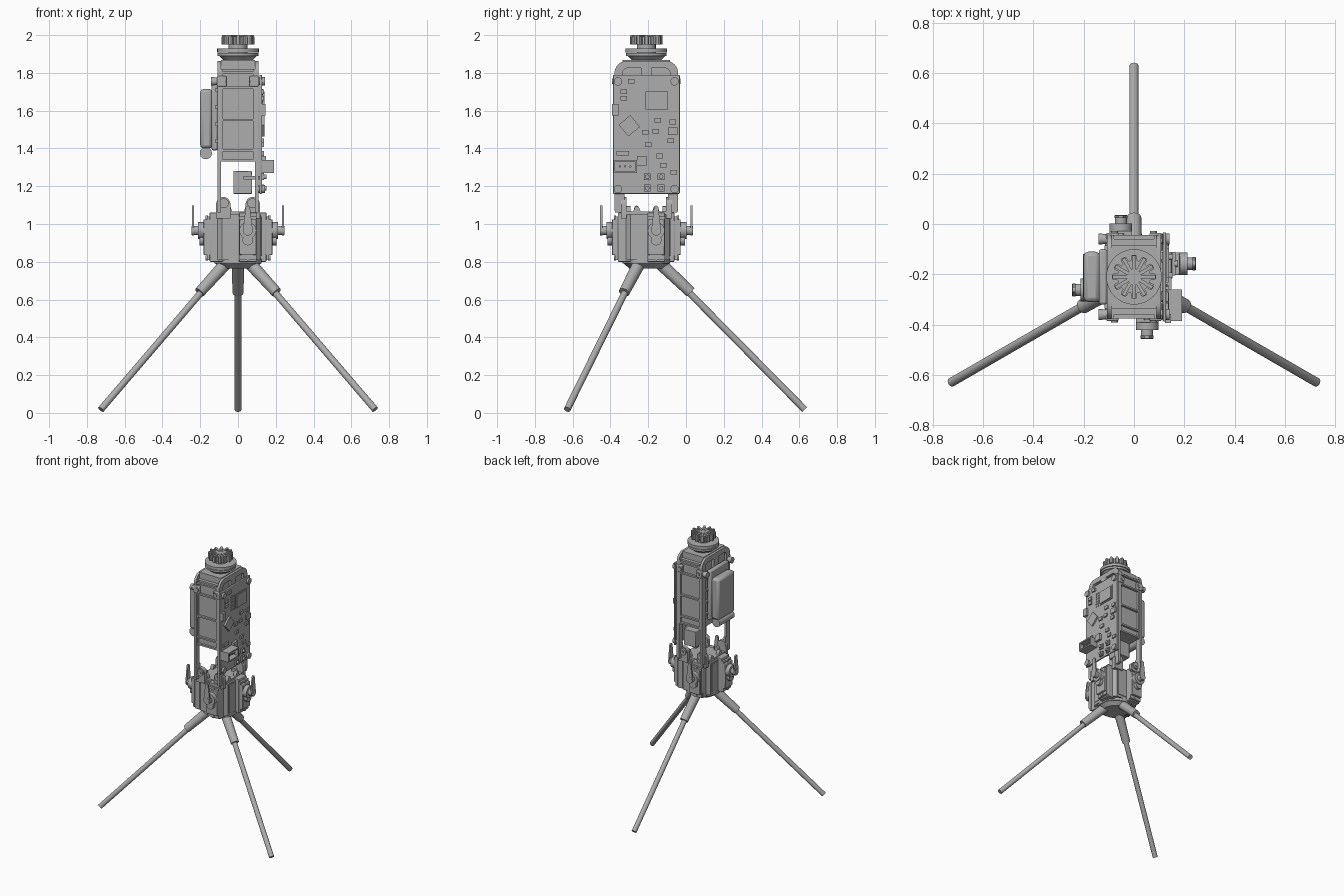
import bpy, bmesh, math
from mathutils import Vector, Matrix

if "Cube" in bpy.data.objects:
    bpy.data.objects.remove(bpy.data.objects["Cube"])

grey = bpy.data.materials.new("plain grey")
COLOUR = (0.42, 0.42, 0.42, 1)
grey.use_nodes = True
grey.diffuse_color = COLOUR
grey.node_tree.nodes["Principled BSDF"].inputs["Base Color"].default_value = COLOUR

CENTRE = Matrix.Translation((0, -0.21, 0))   # all parts are placed about the mast axis


def finish(name, bm, matrix=Matrix(), bevel=0, smooth=True):
    bmesh.ops.recalc_face_normals(bm, faces=bm.faces)
    mesh = bpy.data.meshes.new(name)
    bm.to_mesh(mesh)
    bm.free()
    mesh.materials.append(grey)
    ob = bpy.data.objects.new(name, mesh)
    bpy.context.collection.objects.link(ob)
    ob.matrix_world = CENTRE @ matrix
    if bevel:
        mod = ob.modifiers.new("Bevel", 'BEVEL')
        mod.width, mod.segments = bevel, 2
    if smooth:
        bpy.ops.object.select_all(action='DESELECT')
        ob.select_set(True)
        bpy.context.view_layer.objects.active = ob
        bpy.ops.object.shade_smooth_by_angle(angle=math.radians(35))
    return ob


def box(name, x, y, z, matrix=Matrix(), bevel=0):
    """Box from (low, high) ranges."""
    bm = bmesh.new()
    bmesh.ops.create_cube(bm, size=1)
    for v in bm.verts:
        v.co = [(a + b) / 2 + c * (b - a) for (a, b), c in zip((x, y, z), v.co)]
    return finish(name, bm, matrix, bevel, smooth=bevel > 0)


def rod(name, a, b, r, r2=None, sides=24, matrix=Matrix()):
    """Cylinder or cone between two points."""
    a, b = Vector(a), Vector(b)
    bm = bmesh.new()
    bmesh.ops.create_cone(bm, cap_ends=True, segments=sides, radius1=r,
                          radius2=r if r2 is None else r2, depth=(b - a).length)
    turn = (b - a).to_track_quat('Z', 'Y').to_matrix().to_4x4()
    bmesh.ops.transform(bm, matrix=Matrix.Translation((a + b) / 2) @ turn, verts=bm.verts)
    return finish(name, bm, matrix)


def prism(name, points, low, high, matrix=Matrix()):
    """Profile in (x, y), extruded along z."""
    bm = bmesh.new()
    face = bm.faces.new([bm.verts.new((x, y, low)) for x, y in points])
    ext = bmesh.ops.extrude_face_region(bm, geom=[face])
    top = [v for v in ext["geom"] if isinstance(v, bmesh.types.BMVert)]
    bmesh.ops.translate(bm, vec=(0, 0, high - low), verts=top)
    return finish(name, bm, matrix)


def arc(cx, cy, r, start, end, n=10):
    angles = [math.radians(start + (end - start) * i / n) for i in range(n + 1)]
    return [(cx + r * math.cos(t), cy + r * math.sin(t)) for t in angles]


def spin(deg):
    return Matrix.Rotation(math.radians(deg), 4, 'Z')


# profile axes (x, y, depth) become (model y, model z, model x)
SIDEWAYS = Matrix(((0, 0, 1, 0), (1, 0, 0, 0), (0, 1, 0, 0), (0, 0, 0, 1)))

# Tripod
for label, deg in (("back", 90), ("left", -30), ("right", 210)):
    m = spin(deg)
    top, knee, foot = (0.06, 0, 0.805), (0.235, 0, 0.638), (0.838, 0, 0.018)
    rod(label + "_leg", top, foot, 0.018, matrix=m)
    rod(label + "_leg_sleeve", top, knee, 0.034, 0.029, matrix=m)
rod("tripod_hub", (0, 0, 0.765), (0, 0, 0.79), 0.09, 0.12, 48)
rod("tripod_plate", (0, 0, 0.79), (0, 0, 0.815), 0.125, sides=48)

# Servo housing
c, k = 0.122, 0.085
prism("servo_housing", [(k, -c), (c, -k), (c, k), (k, c), (-k, c), (-c, k), (-c, -k), (-k, -c)],
      0.81, 1.05)
box("housing_top", (-0.11, 0.11), (-0.11, 0.11), (1.05, 1.065))

# Four servos, each with a lever; the outward direction is +x before turning
for i in range(4):
    m = spin(90 * i)
    y = 0.052
    n = "servo_%d_" % (i + 1)
    box(n + "body", (0.08, 0.15), (y - 0.047, y + 0.047), (0.8, 1.06), m, 0.004)
    box(n + "case", (0.14, 0.182), (y - 0.045, y + 0.045), (0.835, 1.025), m, 0.004)
    box(n + "flange", (0.15, 0.165), (y - 0.047, y + 0.047), (0.81, 1.04), m)
    rod(n + "gearbox", (0.18, y, 0.965), (0.212, y, 0.965), 0.045, matrix=m)
    rod(n + "gearbox_small", (0.18, y, 0.915), (0.205, y, 0.915), 0.028, matrix=m)
    rod(n + "shaft", (0.21, y, 0.965), (0.246, y, 0.965), 0.024, matrix=m)
    lever = arc(y, 0.965, 0.026, 180, 360) + arc(y, 1.085, 0.012, 0, 180)
    prism(n + "lever", lever, 0.233, 0.244, m @ SIDEWAYS)
    for z in (0.82, 1.032):
        rod(n + "screw", (0.16, y, z), (0.172, y, z), 0.013, sides=12, matrix=m)
    box(n + "side_panel", (0.12, 0.127), (-0.075, -0.005), (0.83, 1.04), m)
    tab = [(-0.03, 1.04)] + arc(0, 1.08, 0.014, 180, 0) + [(0.03, 1.04)]
    for s in (-0.05, 0.05):
        prism(n + "tab", [(s + a, b) for a, b in tab], 0.085, 0.11, m @ SIDEWAYS)

# Side frames: rails joined by a rounded handle, with an opening through the middle
for s, side in ((1, "left"), (-1, "right")):
    outer = [(-0.168, 1.07)] + arc(-0.105, 1.80, 0.063, 180, 90) \
        + arc(0.105, 1.80, 0.063, 90, 0) + [(0.168, 1.07)]
    inner = [(0.125, 1.07)] + arc(0.1, 1.80, 0.025, 0, 90) \
        + arc(-0.1, 1.80, 0.025, 90, 180) + [(-0.125, 1.07)]
    low, high = sorted((s * 0.09, s * 0.108))
    prism(side + "_frame", outer + inner, low, high, SIDEWAYS)
    box(side + "_frame_strap", (low, high), (-0.028, 0.028), (1.74, 1.85))
    for t, end in ((-1, "front"), (1, "back")):
        ys = sorted((t * 0.115, t * 0.165))
        box("%s_%s_rail_foot" % (side, end), (low, high), ys, (1.06, 1.17))
        # Mounting lug and its screw
        lug = [(s * 0.078 - 0.038, 1.03)] + arc(s * 0.078, 1.105, 0.038, 180, 0) \
            + [(s * 0.078 + 0.038, 1.03)]
        lug_turn = Matrix(((1, 0, 0, 0), (0, 0, t, 0), (0, 1, 0, 0), (0, 0, 0, 1)))
        prism("%s_%s_lug" % (side, end), lug, 0.105, 0.135, lug_turn)
        rod("%s_%s_lug_screw" % (side, end), (s * 0.075, t * 0.13, 1.11),
            (s * 0.075, t * 0.147, 1.11), 0.026, sides=20)
        rod("%s_%s_lug_screw_centre" % (side, end), (s * 0.075, t * 0.14, 1.11),
            (s * 0.075, t * 0.152, 1.11), 0.012, sides=6)

# Core box with raised ribs on front and back
box("core_box", (-0.09, 0.09), (-0.15, 0.15), (1.33, 1.82))
box("core_crossbar", (-0.09, 0.09), (-0.125, 0.125), (1.82, 1.868))
for t, end in ((-1, "front"), (1, "back")):
    ys = sorted((t * 0.145, t * 0.166))
    for z in (1.33, 1.385, 1.545, 1.715, 1.795):
        box(end + "_core_rib", (-0.09, 0.09), ys, (z, z + 0.012))
    for x in (-0.086, 0.086):
        box(end + "_core_edge", (x - 0.007, x + 0.007), ys, (1.33, 1.82))
        # Corner standoffs with screw heads
        for z in (1.755, 1.185):
            if z > 1.3:
                box(end + "_corner_block", (x - 0.025, x + 0.025),
                    sorted((t * 0.15, t * 0.175)), (z - 0.028, z + 0.028), bevel=0.006)
                rod(end + "_corner_screw", (x * 0.9, t * 0.17, z), (x * 0.9, t * 0.182, z), 0.014)
            s = 1 if x > 0 else -1
            if s > 0 or z > 1.3:
                rod("standoff", (s * 0.1, t * 0.15, z), (s * 0.125, t * 0.15, z), 0.02)
                rod("standoff_screw", (s * 0.125, t * 0.15, z), (s * 0.142, t * 0.15, z), 0.022)

# Top cap and fluted knob
rod("cap_base", (0, 0, 1.865), (0, 0, 1.89), 0.075, 0.1, 48)
rod("cap_disc", (0, 0, 1.89), (0, 0, 1.905), 0.108, sides=48)
rod("cap_rim", (0, 0, 1.909), (0, 0, 1.93), 0.11, sides=48)
rod("cap_neck", (0, 0, 1.9), (0, 0, 1.96), 0.05)
lobes = []
for i in range(12):
    for r, d in ((0.066, -11), (0.082, -9), (0.087, -5), (0.087, 5), (0.082, 9), (0.066, 11)):
        a = math.radians(30 * i + d)
        lobes.append((r * math.cos(a), r * math.sin(a)))
prism("knob", lobes, 1.95, 1.992)
for i in range(12):
    box("knob_spoke", (0.018, 0.085), (-0.007, 0.007), (1.99, 2.0), spin(30 * i))
rod("knob_centre", (0, 0, 1.99), (0, 0, 1.997), 0.022)

# Circuit board
box("circuit_board", (0.114, 0.128), (-0.177, 0.177), (1.16, 1.79), bevel=0.004)


def chip(name, y, z, w, h, depth=0.012, deg=0):
    m = Matrix.Translation((0.128, y, z)) @ Matrix.Rotation(math.radians(deg), 4, 'X')
    box(name, (-0.004, depth), (-w / 2, w / 2), (-h / 2, h / 2), m)


chip("main_chip", 0.055, 1.655, 0.12, 0.095)
chip("main_chip_pins", 0.055, 1.655, 0.14, 0.11, 0.004)
chip("turned_chip", -0.09, 1.52, 0.08, 0.08, deg=40)
chip("pin_header", -0.115, 1.305, 0.12, 0.065, 0.02)
chip("square_part", -0.025, 1.335, 0.05, 0.05, 0.02)
chip("edge_connector", -0.165, 1.605, 0.035, 0.06, 0.018)
chip("radio_part", 0.14, 1.49, 0.05, 0.04)
for y, z in ((-0.12, 1.7), (-0.12, 1.665), (-0.08, 1.755), (-0.14, 1.375), (-0.11, 1.375),
             (0.06, 1.55), (-0.005, 1.485), (0.01, 1.42), (0.07, 1.36), (0.14, 1.54),
             (0.13, 1.44), (0.09, 1.31), (0.145, 1.275), (0.05, 1.49)):
    chip("small_part", y, z, 0.034, 0.024, 0.01)
for y in (0.005, 0.078):
    for z in (1.19, 1.25):
        chip("button_base", y, z, 0.036, 0.036, 0.01)
        rod("button", (0.13, y, z), (0.152, y, z), 0.012, sides=12)
for row in range(6):
    for y in (-0.055, -0.035):
        rod("header_pin", (0.126, y, 1.61 + row * 0.02), (0.133, y, 1.61 + row * 0.02), 0.006, sides=8)

# Open socket on the board's front edge
for y in (-0.17, -0.055):
    box("socket_wall", (0.128, 0.19), (y - 0.005, y + 0.005), (1.27, 1.34))
for z in (1.275, 1.335):
    box("socket_shelf", (0.128, 0.19), (-0.17, -0.055), (z - 0.005, z + 0.005))
for y in (-0.14, -0.1125, -0.085):
    rod("socket_pin", (0.128, y, 1.305), (0.175, y, 1.305), 0.006, sides=8)

# Plug module behind the board
box("plug_module", (-0.025, 0.075), (0.02, 0.13), (1.16, 1.28), bevel=0.004)
box("plug_bracket", (0.03, 0.114), (-0.06, 0.06), (1.235, 1.255))

# Battery pack on the other side
box("battery_tray", (-0.14, -0.106), (-0.11, 0.11), (1.39, 1.77), bevel=0.01)
box("battery", (-0.2, -0.135), (-0.1, 0.1), (1.4, 1.715), bevel=0.018)
rod("battery_end", (-0.17, -0.09, 1.375), (-0.17, 0.09, 1.375), 0.032)
for z in (1.43, 1.52, 1.61, 1.7):
    box("tray_clip", (-0.118, -0.1), (-0.125, 0.125), (z, z + 0.02))
